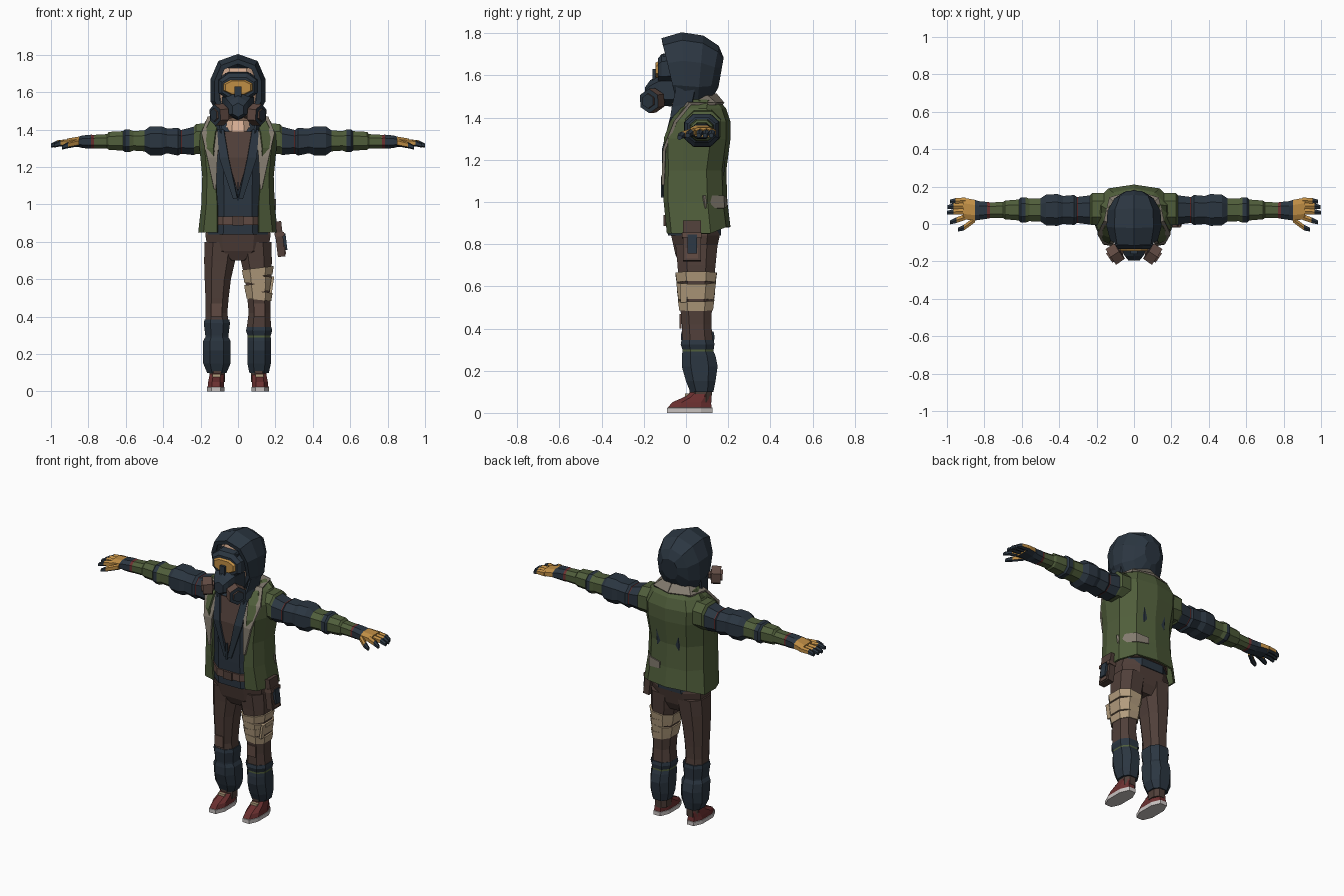
import bpy, bmesh, math
from mathutils import Vector, Matrix

cube = bpy.data.objects.get("Cube")
if cube:
    bpy.data.objects.remove(cube, do_unlink=True)


def material(name, hexcode):
    rgb = [int(hexcode[i:i + 2], 16) / 255 for i in (0, 2, 4)]
    col = [c / 12.92 if c < 0.04 else ((c + 0.055) / 1.055) ** 2.4 for c in rgb] + [1]
    m = bpy.data.materials.new(name)
    m.use_nodes = True
    m.diffuse_color = col
    m.node_tree.nodes["Principled BSDF"].inputs["Base Color"].default_value = col
    return m


NAVY, GREEN, BROWN, ORANGE, WRAP, LAPEL, SKIN, RED, SOLE, LEATHER = range(10)
MATS = [material(*p) for p in (
    ("navy cloth", "2B3641"), ("olive jacket", "505E3B"), ("brown trousers", "503F39"),
    ("orange leather", "C08E45"), ("bandage", "B39D7E"), ("grey lapel", "827A6E"),
    ("skin", "DDB397"), ("red canvas", "6B3030"), ("pale sole", "C8C2C0"),
    ("leather", "604A42"))]


def build(name, bm, thick=0):
    """Turn a bmesh into a flat shaded object, optionally thickened."""
    bmesh.ops.remove_doubles(bm, verts=bm.verts, dist=0.0005)
    bmesh.ops.recalc_face_normals(bm, faces=bm.faces)
    me = bpy.data.meshes.new(name)
    bm.to_mesh(me)
    bm.free()
    for m in MATS:
        me.materials.append(m)
    ob = bpy.data.objects.new(name, me)
    bpy.context.scene.collection.objects.link(ob)
    if thick:
        mod = ob.modifiers.new("Thickness", "SOLIDIFY")
        mod.thickness, mod.offset = thick, 0
    return ob


def loft(name, rings, mats, closed=True, caps=(True, True), thick=0):
    bm = bmesh.new()
    vs = [[bm.verts.new(p) for p in r] for r in rings]
    n = len(vs[0])
    for a, b, m in zip(vs, vs[1:], mats):
        for i in range(n if closed else n - 1):
            j = (i + 1) % n
            bm.faces.new((a[i], a[j], b[j], b[i])).material_index = m
    for ring, cap, m in ((vs[0], caps[0], mats[0]), (vs[-1], caps[1], mats[len(vs) - 2])):
        if cap and closed:
            bm.faces.new(ring).material_index = m
    return build(name, bm, thick)


def tube(name, axis, stations, n=8, power=0.8):
    """Stations: position, two centre coordinates, two radii, band colour."""
    rings = []
    fit = math.cos(math.pi / n) ** power
    for p, c1, c2, r1, r2, _ in stations:
        ring = []
        for i in range(n):
            t = (i + 0.5) * math.tau / n
            u, v = (math.copysign(abs(f) ** power, f) / fit for f in (math.cos(t), math.sin(t)))
            co = [c1 + u * r1, c2 + v * r2]
            co.insert("xyz".index(axis), p)
            ring.append(co)
        rings.append(ring)
    return loft(name, rings, [s[5] for s in stations])


def strip(name, a, b, mat, thick=0.009, sides=(1,)):
    for s in sides:
        flip = lambda pts: [(x * s, y, z) for x, y, z in pts]
        loft(name + ("_left" if s > 0 else "_right"), [flip(a), flip(b)], [mat],
             closed=False, thick=thick)


def box(name, loc, size, mat, rot=0):
    bm = bmesh.new()
    bmesh.ops.create_cube(bm, size=1, matrix=Matrix.Translation(loc)
                          @ Matrix.Rotation(rot, 4, "Y") @ Matrix.Diagonal((*size, 1)))
    for f in bm.faces:
        f.material_index = mat
    return build(name, bm)


# Jacket: open front shell
rings = []
for z, rx, yf, yb, gap in ((.85, .207, -.085, .205, .11), (1, .19, -.1, .19, .11),
                           (1.15, .185, -.1, .185, .12), (1.3, .2, -.1, .205, .13),
                           (1.38, .205, -.07, .205, .12), (1.44, .17, -.03, .185, .1),
                           (1.48, .12, .02, .15, .09)):
    half = [(gap, yf), (rx * .87, yf + .02), (rx, yf + .09), (rx, yb - .09), (rx * .65, yb - .02)]
    pts = half + [(0, yb)] + [(-x, y) for x, y in reversed(half)]
    rings.append([(x, y, z + (.03 if z < .9 and y > .15 else 0)) for x, y in pts])
loft("jacket", rings, [GREEN] * 6, closed=False, thick=.012)
strip("lapel", [(.118, -.108, 1.08), (.11, -.1, 1.25), (.095, -.06, 1.38), (.1, 0, 1.47),
                (.09, .1, 1.5), (0, .14, 1.51)],
      [(.128, -.11, 1.08), (.165, -.103, 1.25), (.195, -.05, 1.38), (.16, .02, 1.465),
       (.13, .14, 1.465), (0, .178, 1.465)], LAPEL, .014, (1, -1))
strip("back_patch", [(.199, .09, .97), (.132, .178, .97), (.05, .192, .98)],
      [(.199, .08, 1.03), (.131, .177, 1.03), (.05, .19, 1.02)], LAPEL)

# Vest, shirt and belt
tube("vest", "z", [(.84, 0, .04, .16, .125, NAVY), (1, 0, .04, .15, .13, NAVY),
                   (1.25, 0, .05, .16, .14, NAVY), (1.38, 0, .06, .14, .115, NAVY),
                   (1.45, 0, .07, .09, .07, NAVY)])
strip("shirt", [(0, -.1, 1.06), (-.055, -.1, 1.25), (-.085, -.062, 1.39)],
      [(0, -.1, 1.06), (.055, -.1, 1.25), (.085, -.062, 1.39)], BROWN)
strip("vest_edge", [(.002, -.106, 1.03), (.05, -.108, 1.25), (.075, -.07, 1.4)],
      [(.025, -.1, 1.03), (.1, -.1, 1.25), (.11, -.06, 1.4)], NAVY, .012, (1, -1))
box("zip_pull", (0, -.112, 1.07), (.008, .012, .1), NAVY)
tube("belt", "z", [(.89, 0, .04, .162, .137, LEATHER), (.935, 0, .04, .16, .137, LEATHER)])
box("buckle", (0, -.1, .912), (.06, .012, .05), BROWN)

# Neck, face and hood
tube("head", "z", [(1.34, 0, 0, .07, .068, SKIN), (1.45, 0, .01, .06, .06, SKIN),
                   (1.48, 0, .0, .08, .08, SKIN), (1.6, 0, .0, .1, .085, SKIN),
                   (1.73, 0, .01, .09, .08, SKIN)])
rings = []
for yt, yb, rx, zt, zb in ((-.105, -.03, .105, 1.745, 1.47), (-.11, -.035, .128, 1.765, 1.45),
                           (-.02, 0, .147, 1.79, 1.43), (.08, .05, .142, 1.775, 1.43),
                           (.15, .1, .105, 1.73, 1.46), (.173, .15, .055, 1.68, 1.55)):
    ring = []
    for i in range(10):
        t = (i + .5) * math.tau / 10
        v = math.sin(t) / .95
        taper = .85 if v < -.5 else 1
        ring.append((rx * taper * math.copysign(abs(math.cos(t)) ** .7, math.cos(t)),
                     yb + (yt - yb) * (v + 1) / 2, (zt + zb) / 2 + (zt - zb) / 2 * v))
    rings.append(ring)
loft("hood", rings, [NAVY] * 5, caps=(False, True), thick=.01)
strip("hood_drape", [(.125, -.04, 1.57), (.1, -.065, 1.45), (.085, -.075, 1.38)],
      [(.13, .05, 1.57), (.125, .03, 1.47), (.125, -.03, 1.4)], NAVY, .014, (1, -1))

# Mask, goggles and filters
tube("goggle_frame", "y", [(-.05, 0, 1.635, .108, .075, NAVY), (-.115, 0, 1.63, .1, .072, NAVY),
                           (-.133, 0, 1.625, .085, .055, NAVY)])
tube("lens", "y", [(-.12, 0, 1.63, .087, .045, ORANGE), (-.145, 0, 1.625, .068, .034, ORANGE)])
tube("mask", "y", [(-.05, 0, 1.53, .085, .07, NAVY), (-.13, 0, 1.53, .068, .065, NAVY),
                   (-.17, 0, 1.515, .05, .055, NAVY), (-.195, 0, 1.505, .03, .033, NAVY)], 6)
box("nose_bridge", (0, -.145, 1.6), (.035, .03, .06), NAVY)
box("forehead_strap", (0, -.1, 1.69), (.14, .02, .025), NAVY)
for s in (1, -1):
    bm = bmesh.new()
    turn = Vector((s * .82, -.55, -.05)).to_track_quat("Z", "Y").to_matrix().to_4x4()
    for depth, r, shift in ((.055, .058, 0), (.07, .035, .003), (.07, .025, -.04)):
        bmesh.ops.create_cone(bm, cap_ends=True, segments=6, radius1=r, radius2=r, depth=depth,
                              matrix=Matrix.Translation((s * .1, -.16, 1.48)) @ turn
                              @ Matrix.Translation((0, 0, shift)))
    bm.normal_update()
    for f in bm.faces:
        f.material_index = NAVY if f.normal.x * s > .5 and len(f.verts) == 6 else LEATHER
    build("filter", bm)

# Arms, sleeves, gloves and fingers
ARM = ((.16, .08, 1.35, .085, .085, GREEN), (.225, .08, 1.35, .085, .08, GREEN),
       (.235, .075, 1.34, .078, .076, NAVY), (.3, .075, 1.335, .07, .064, RED),
       (.306, .075, 1.335, .07, .064, NAVY), (.32, .075, 1.335, .08, .074, NAVY),
       (.38, .075, 1.34, .075, .066, NAVY), (.41, .075, 1.34, .085, .078, NAVY),
       (.47, .075, 1.34, .082, .077, NAVY), (.5, .075, 1.34, .062, .056, GREEN),
       (.56, .075, 1.34, .06, .052, GREEN), (.58, .075, 1.34, .068, .06, NAVY),
       (.605, .075, 1.34, .068, .06, NAVY), (.615, .075, 1.34, .056, .052, GREEN),
       (.69, .075, 1.34, .05, .048, GREEN), (.7, .075, 1.338, .043, .038, GREEN),
       (.77, .073, 1.336, .042, .036, RED), (.785, .073, 1.336, .045, .037, NAVY),
       (.83, .072, 1.335, .05, .034, NAVY), (.85, .074, 1.335, .055, .028, ORANGE),
       (.915, .083, 1.33, .058, .022, ORANGE))
FINGERS = (("thumb", .85, .025, .91, -.02, .94, -.03, 1.305), ("index", .9, .038, .95, .02, .985, .008, 1.315),
           ("middle", .9, .068, .965, .065, 1, .06, 1.315), ("ring_finger", .9, .098, .965, .096, .997, .09, 1.315),
           ("little_finger", .9, .126, .955, .123, .985, .12, 1.315))


def navy_palm(ob):
    for f in ob.data.polygons:
        if f.material_index == ORANGE and f.normal.z < -.4:
            f.material_index = NAVY


for s, side in ((1, "_left"), (-1, "_right")):
    navy_palm(tube("arm" + side, "x", [(p * s, *rest) for p, *rest in ARM]))
    for name, xa, ya, xb, yb, xc, yc, zc in FINGERS:
        navy_palm(tube(name + side, "x", [(xa * s, ya, 1.33, .016, .017, ORANGE),
                                          (xb * s, yb, zc + .012, .015, .015, NAVY),
                                          (xc * s, yc, zc, .01, .01, NAVY)], 6))

# Trousers, gaiters and shoes
tube("hips", "z", [(.7, 0, .045, .06, .07, BROWN), (.75, 0, .045, .16, .095, BROWN),
                   (.84, 0, .045, .175, .115, BROWN), (.9, 0, .045, .155, .115, BROWN)])
LEG = ((.05, .11, .07, .04, .05, BROWN), (.13, .112, .07, .042, .055, BROWN),
       (.34, .112, .055, .065, .072, BROWN), (.42, .115, .05, .058, .07, BROWN),
       (.5, .112, .048, .062, .075, BROWN), (.6, .108, .048, .07, .082, BROWN),
       (.7, .098, .05, .083, .09, BROWN), (.8, .09, .05, .088, .1, BROWN))
for s, side in ((1, "_left"), (-1, "_right")):
    fat = .063 if s > 0 else .073
    top = .345 if s > 0 else .385
    tube("leg" + side, "z", [(z, x * s, *r) for z, x, *r in LEG])
    tube("gaiter" + side, "z", [(.1, .113 * s, .075, .052, .055, NAVY),
                                (.15, .113 * s, .07, fat, .07, NAVY),
                                (.22, .113 * s, .065, fat, .085, NAVY),
                                (.27, .113 * s, .06, fat, .08, NAVY),
                                (.29, .113 * s, .057, .062, .074, GREEN if s > 0 else NAVY),
                                (.3, .113 * s, .057, .062, .074, NAVY),
                                (top - .02, .113 * s, .055, .07, .08, NAVY),
                                (top, .113 * s, .055, .066, .076, NAVY)])
    tube("shoe" + side, "z", [(0, .118 * s, .018, .047, .108, SOLE), (.024, .118 * s, .018, .047, .108, SOLE),
                              (.025, .118 * s, .018, .044, .104, RED), (.05, .117 * s, .026, .043, .092, RED),
                              (.075, .115 * s, .055, .04, .064, RED), (.105, .113 * s, .075, .036, .045, RED)])
    box("shoe_tongue" + side, (.115 * s, .02, .075), (.045, .05, .035), WRAP)
    strip("knee_patch" + side, [(.085 * s, -.026, .47), (.145 * s, -.026, .47)],
          [(.085 * s, -.026, .4), (.145 * s, -.026, .4)], LEATHER)

# Thigh bandage with overlapping turns, and its loose end
for i in range(4):
    z = .49 + i * .042
    grow = i * .004
    wrap = tube("bandage_turn", "z", [(z, .112 - grow / 2, .048, .066 + grow, .08 + grow, WRAP),
                                      (z + .045, .112 - grow / 2, .048, .073 + grow, .086 + grow, WRAP)])
    for v in wrap.data.vertices:
        v.co.z += (v.co.x - .11) * (.12 if i % 2 else -.1)
box("bandage_end", (.18, -.01, .57), (.014, .03, .09), WRAP, .15)

# Hip holster
box("holster", (.222, .028, .815), (.04, .085, .19), BROWN, -.12)
box("holster_strap", (.222, .028, .84), (.052, .092, .022), LEATHER, -.12)
box("holster_grip", (.25, .03, .8), (.018, .045, .09), NAVY, -.12)
box("holster_flap", (.242, .028, .755), (.025, .06, .05), LEATHER, -.12)
